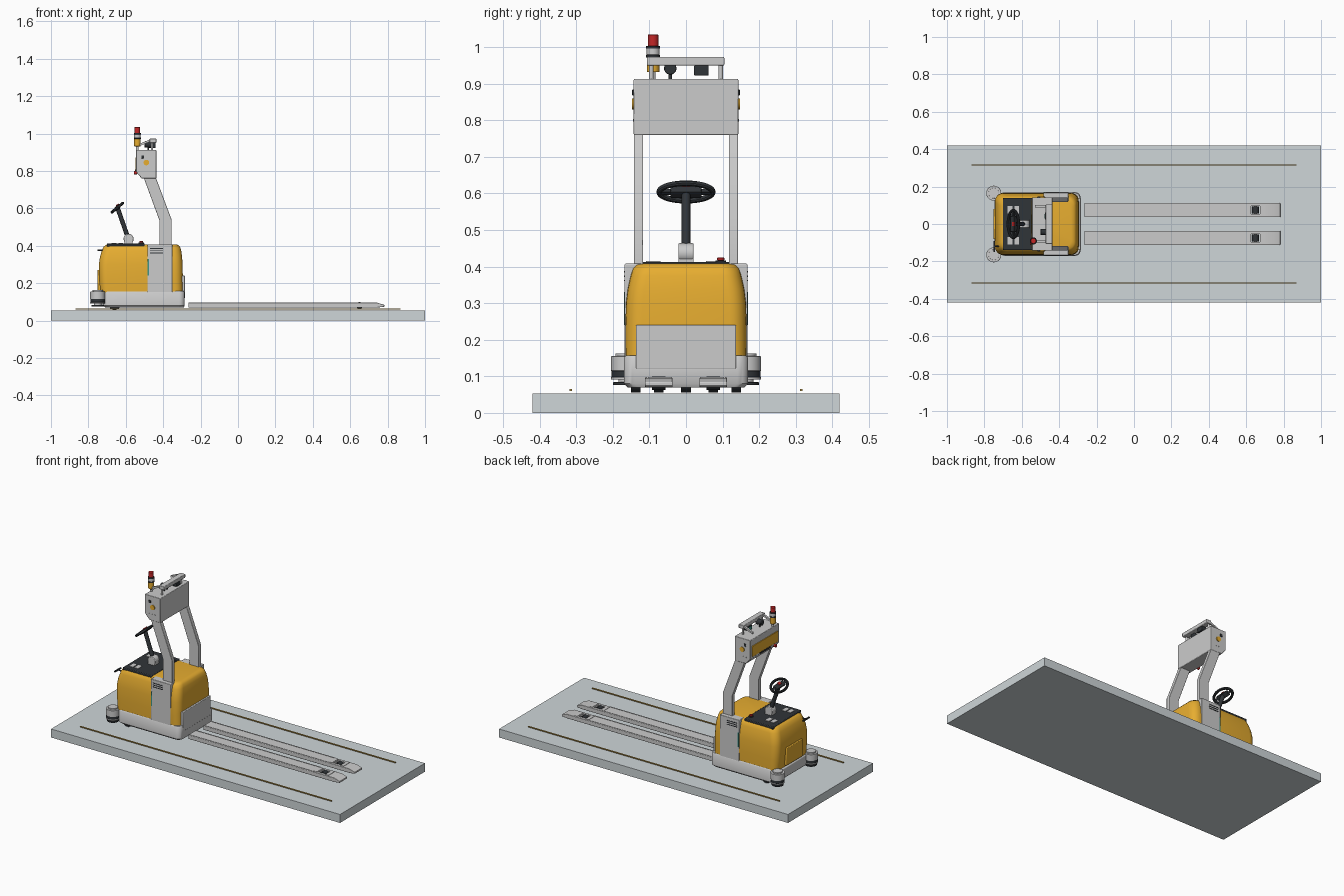
import bpy, bmesh, math
from mathutils import Vector, Matrix


def mat(name, r, g, b):
    m = bpy.data.materials.new(name)
    m.diffuse_color = (r, g, b, 1)
    return m


ORANGE = mat("orange_paint", 0.80, 0.42, 0.03)
DARK = mat("dark_rubber", 0.03, 0.035, 0.04)
RED = mat("red_plastic", 0.55, 0.02, 0.02)
TEAL = mat("teal_light", 0.05, 0.3, 0.25)
BROWN = mat("lane_paint", 0.6, 0.38, 0.08)
FLOOR = mat("floor_grey", 0.62, 0.67, 0.69)


def finish(name, bm, m=None, bevel=0, seg=2, angle=35):
    bmesh.ops.recalc_face_normals(bm, faces=bm.faces)
    me = bpy.data.meshes.new(name)
    bm.to_mesh(me)
    bm.free()
    for p in me.polygons:
        p.use_smooth = True
    me.set_sharp_from_angle(angle=math.radians(angle))
    ob = bpy.data.objects.new(name, me)
    bpy.context.collection.objects.link(ob)
    if m:
        me.materials.append(m)
    if bevel:
        b = ob.modifiers.new("bevel", "BEVEL")
        b.width, b.segments, b.limit_method = bevel, seg, "ANGLE"
    return ob


def box(name, x0, x1, y0, y1, z0, z1, m=None, bevel=0):
    return prism(name, [(x0, z0), (x1, z0), (x1, z1), (x0, z1)], y0, y1, m, bevel)


def prism(name, pts, y0, y1, m=None, bevel=0):
    """Side profile in x/z, extruded along y."""
    bm = bmesh.new()
    f = bm.faces.new([bm.verts.new((x, y0, z)) for x, z in pts])
    r = bmesh.ops.extrude_face_region(bm, geom=[f])
    vs = [v for v in r["geom"] if isinstance(v, bmesh.types.BMVert)]
    bmesh.ops.translate(bm, verts=vs, vec=(0, y1 - y0, 0))
    return finish(name, bm, m, bevel)


def cyl(name, a, b, r, m=None, r2=None, n=32, bevel=0):
    a, b = Vector(a), Vector(b)
    d = b - a
    mx = Matrix.Translation((a + b) / 2) @ d.to_track_quat("Z", "Y").to_matrix().to_4x4()
    bm = bmesh.new()
    bmesh.ops.create_cone(bm, cap_ends=True, segments=n, radius1=r, radius2=r if r2 is None else r2,
                          depth=d.length, matrix=mx)
    return finish(name, bm, m, bevel)


def loft(name, levels, m=None, angle=40):
    """Stack of rounded rectangles: z, x0, x1, half width, corner radius."""
    bm, rings = bmesh.new(), []
    for z, x0, x1, h, r in levels:
        ring = []
        for i, (cx, cy) in enumerate([(x1 - r, h - r), (x0 + r, h - r), (x0 + r, r - h), (x1 - r, r - h)]):
            for k in range(7):
                t = math.radians(90 * i + 15 * k)
                ring.append(bm.verts.new((cx + r * math.cos(t), cy + r * math.sin(t), z)))
        rings.append(ring)
    for a, b in zip(rings, rings[1:]):
        for i in range(len(a)):
            j = (i + 1) % len(a)
            bm.faces.new((a[i], a[j], b[j], b[i]))
    bm.faces.new(rings[0])
    bm.faces.new(rings[-1])
    return finish(name, bm, m, 0, angle=angle)


# floor slab and lane stripes
box("floor_slab", -1, 1, -0.42, 0.42, 0, 0.053, FLOOR)
for s in (-1, 1):
    box("lane_stripe", -0.87, 0.87, s * 0.315 - 0.003, s * 0.315 + 0.003, 0.06, 0.066, BROWN)

# chassis and orange cover
loft("chassis", [(0.07, -0.71, -0.29, 0.16, 0.03), (0.08, -0.72, -0.285, 0.17, 0.03),
                 (0.15, -0.72, -0.285, 0.17, 0.03), (0.157, -0.715, -0.29, 0.165, 0.025)])
loft("body_cover", [(0.15, -0.735, -0.295, 0.165, 0.04), (0.22, -0.743, -0.295, 0.166, 0.045),
                    (0.30, -0.744, -0.296, 0.164, 0.045), (0.34, -0.738, -0.299, 0.159, 0.045),
                    (0.375, -0.728, -0.304, 0.151, 0.045), (0.395, -0.718, -0.31, 0.145, 0.045),
                    (0.405, -0.705, -0.32, 0.135, 0.04), (0.408, -0.69, -0.335, 0.12, 0.035)], ORANGE)
box("carriage_plate", -0.31, -0.284, -0.137, 0.137, 0.12, 0.24, None, 0.003)
box("rear_access_panel", -0.752, -0.70, -0.08, 0.08, 0.16, 0.27, ORANGE, 0.004)
box("rear_bumper", -0.745, -0.70, -0.13, 0.13, 0.085, 0.15, None, 0.006)
box("rear_grip", -0.752, -0.744, -0.15, -0.09, 0.372, 0.38, DARK)
cyl("rear_grip_mount", (-0.70, -0.12, 0.376), (-0.748, -0.12, 0.376), 0.004, DARK, n=12)

# deck and its controls
box("deck_panel", -0.70, -0.50, -0.14, 0.14, 0.395, 0.413, DARK, 0.004)
for y in (-0.09, 0.075):
    for k in range(2):
        box("deck_key", -0.675 + 0.035 * k, -0.65 + 0.035 * k, y - 0.02, y + 0.02, 0.412, 0.416)
cyl("emergency_stop_base", (-0.517, 0.095, 0.41), (-0.517, 0.095, 0.417), 0.014, DARK)
cyl("emergency_stop", (-0.517, 0.095, 0.417), (-0.517, 0.095, 0.425), 0.01, RED, bevel=0.002)

# side panels with vents and light strips
for s in (-1, 1):
    y0, y1 = sorted((s * 0.12, s * 0.168))
    box("side_panel", -0.485, -0.35, y0, y1, 0.14, 0.408, None, 0.003)
    for k in range(3):
        y0, y1 = sorted((s * 0.165, s * 0.170))
        box("side_vent", -0.47, -0.40, y0, y1, 0.36 + 0.012 * k, 0.364 + 0.012 * k, DARK)
    box("side_light", -0.484, -0.477, y0, y1, 0.24, 0.33, TEAL)

# mast legs
for s in (-1, 1):
    y0, y1 = sorted((s * 0.117, s * 0.142))
    prism("mast_leg", [(-0.42, 0.39), (-0.355, 0.39), (-0.355, 0.54), (-0.445, 0.78),
                       (-0.51, 0.78), (-0.42, 0.535)], y0, y1, None, 0.002)

# head box
prism("head_box", [(-0.545, 0.913), (-0.437, 0.913), (-0.437, 0.76), (-0.515, 0.76), (-0.545, 0.795)],
      -0.143, 0.143, None, 0.003)
box("head_rear_panel", -0.549, -0.54, -0.125, 0.125, 0.805, 0.872, ORANGE, 0.002)
box("head_rear_strip", -0.551, -0.54, -0.05, 0.05, 0.797, 0.807, DARK)
cyl("head_rear_lamp", (-0.54, -0.10, 0.79), (-0.555, -0.10, 0.79), 0.009, RED)
for s in (-1, 1):
    box("head_side_key", -0.517, -0.503, *sorted((s * 0.14, s * 0.147)), 0.868, 0.884, DARK, 0.001)
    cyl("head_side_lamp", (-0.49, s * 0.14, 0.845), (-0.49, s * 0.148, 0.845), 0.015, ORANGE)
    for k in range(3):
        x = -0.515 + 0.02 * k
        cyl("head_screw", (x, s * 0.14, 0.80), (x, s * 0.145, 0.80), 0.003, None, n=12)

# sensor bar on top of the head
box("sensor_bar", -0.472, -0.437, -0.107, 0.105, 0.95, 0.973, None, 0.003)
for s in (-1, 1):
    cyl("bar_post", (-0.46, s * 0.095, 0.905), (-0.46, s * 0.095, 0.955), 0.006, None, n=16)
    prism("bar_arm", [(-0.53, 0.932), (-0.47, 0.957), (-0.47, 0.969), (-0.53, 0.944)],
          s * 0.095 - 0.006, s * 0.095 + 0.006)
box("sensor_box", -0.475, -0.44, 0.022, 0.062, 0.922, 0.95, DARK, 0.003)
box("sensor_window", -0.478, -0.474, 0.03, 0.054, 0.928, 0.944, TEAL)
cyl("horn", (-0.50, -0.043, 0.942), (-0.46, -0.043, 0.942), 0.017, DARK, bevel=0.003)
cyl("horn_stem", (-0.48, -0.043, 0.905), (-0.48, -0.043, 0.942), 0.005, DARK, n=16)

# warning beacon
for name, z0, z1, r, m in (("stem", 0.905, 0.935, 0.007, None), ("amber", 0.932, 0.972, 0.017, ORANGE),
                           ("dark_ring", 0.972, 0.979, 0.019, DARK), ("grey_ring", 0.979, 0.998, 0.018, None),
                           ("top_ring", 0.996, 1.003, 0.019, DARK), ("red_lens", 1.003, 1.034, 0.0145, RED)):
    cyl("beacon_" + name, (-0.538, -0.09, z0), (-0.538, -0.09, z1), r, m, bevel=0.001)

# steering column
cyl("column_pivot", (-0.585, -0.021, 0.437), (-0.585, 0.021, 0.437), 0.027, None, bevel=0.003)
box("column_foot", -0.607, -0.563, -0.021, 0.021, 0.405, 0.432)
cyl("steering_column", (-0.587, 0, 0.44), (-0.643, 0, 0.60), 0.012, DARK)

# oval steering wheel facing the operator
bm = bmesh.new()
N, M = 48, 10
grid = [[bm.verts.new(((0.037 + 0.008 * math.cos(b)) * math.cos(a), (0.073 + 0.008 * math.cos(b)) * math.sin(a),
                       0.008 * math.sin(b))) for b in [2 * math.pi * j / M for j in range(M)]]
        for a in [2 * math.pi * i / N for i in range(N)]]
for i in range(N):
    for j in range(M):
        bm.faces.new((grid[i][j], grid[(i + 1) % N][j], grid[(i + 1) % N][(j + 1) % M], grid[i][(j + 1) % M]))
wheel = finish("steering_wheel", bm, DARK)
hub = box("wheel_hub", -0.015, 0.015, -0.042, 0.042, -0.010, 0.010, DARK, 0.003)
spoke = box("wheel_spoke", -0.006, 0.006, -0.073, 0.073, -0.005, 0.005, DARK)
key = box("wheel_key", 0.0, 0.018, -0.012, 0.012, 0.008, 0.014, RED, 0.002)
for ob in (wheel, hub, spoke, key):
    ob.matrix_world = Matrix.Translation((-0.645, 0, 0.604)) @ Matrix.Rotation(math.radians(-40), 4, "Y")

# corner casters
for s in (-1, 1):
    for name, z0, z1, r, m in (("cap", 0.154, 0.163, 0.028, None), ("housing", 0.115, 0.155, 0.04, None),
                               ("band", 0.098, 0.116, 0.0385, DARK), ("ring", 0.091, 0.098, 0.04, None),
                               ("hub", 0.08, 0.092, 0.02, None), ("disc", 0.076, 0.084, 0.034, DARK)):
        cyl("caster_" + name, (-0.75, s * 0.165, z0), (-0.75, s * 0.165, z1), r, m, bevel=0.001)

# load wheels below the chassis
for y in (-0.138, -0.075, 0, 0.075, 0.138):
    cyl("drive_wheel", (-0.66, y - 0.013, 0.088), (-0.66, y + 0.013, 0.088), 0.032, DARK)

# forks with roller slots
for s in (-1, 1):
    c = s * 0.0745
    fork = prism("fork", [(-0.265, 0.07), (0.745, 0.07), (0.782, 0.074), (0.782, 0.084), (0.745, 0.096),
                          (-0.265, 0.096)], c - 0.038, c + 0.038, None, 0.002)
    cutter = box("slot_cutter", 0.625, 0.675, c - 0.022, c + 0.022, 0.05, 0.12)
    cutter.hide_render = True
    cutter.hide_viewport = True
    b = fork.modifiers.new("slot", "BOOLEAN")
    b.object, b.operation, b.solver = cutter, "DIFFERENCE", "EXACT"
    cyl("fork_roller", (0.65, c - 0.019, 0.081), (0.65, c + 0.019, 0.081), 0.018, DARK)
    cyl("roller_axle", (0.65, c - 0.03, 0.081), (0.65, c + 0.03, 0.081), 0.005, None, n=16)
    for e in (-1, 1):
        box("fork_rib", -0.265, 0.60, c + e * 0.034 - 0.002, c + e * 0.034 + 0.002, 0.095, 0.098)
    for x0, x1 in ((0.60, 0.62), (0.68, 0.70)):
        box("roller_pad", x0, x1, c - 0.03, c + 0.03, 0.095, 0.098)
